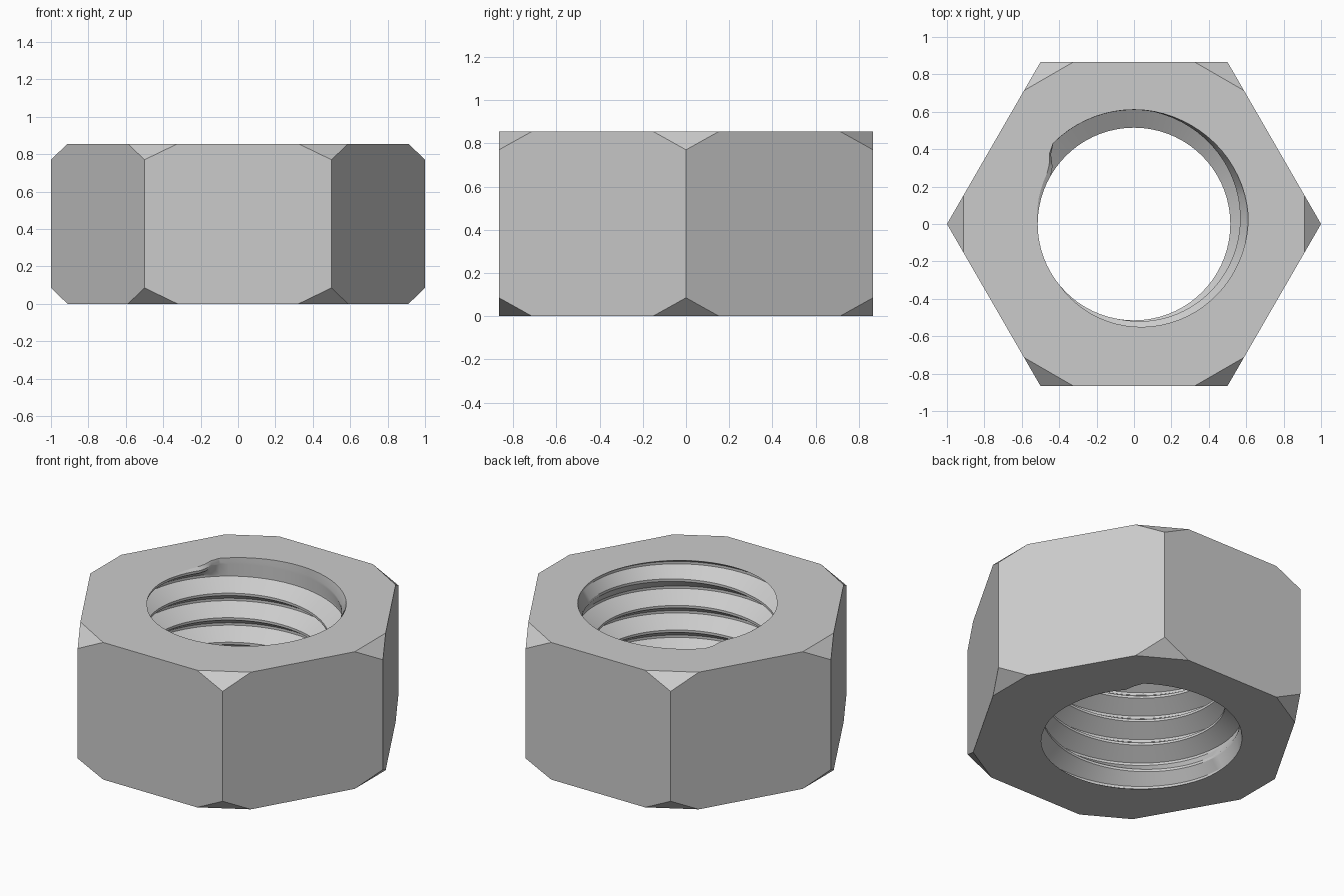
import bpy, bmesh, math
from mathutils import Vector

if "Cube" in bpy.data.objects:
    bpy.data.objects.remove(bpy.data.objects["Cube"])

H = 0.855                      # nut height
PITCH = 0.153                  # thread pitch
R_CREST, R_ROOT = 0.515, 0.612
N = 72                         # thread steps per turn

steel = bpy.data.materials.new("steel grey")
steel.diffuse_color = (0.6, 0.6, 0.6, 1)
steel.use_nodes = True
steel.node_tree.nodes["Principled BSDF"].inputs["Base Color"].default_value = steel.diffuse_color

bm = bmesh.new()


def cut(geom, co, no, fill=False):
    """Cut away everything on the normal side of a plane."""
    res = bmesh.ops.bisect_plane(bm, geom=geom, dist=1e-6, plane_co=co,
                                 plane_no=no, clear_outer=True)
    if fill:
        edges = [e for e in res["geom_cut"] if isinstance(e, bmesh.types.BMEdge)]
        bmesh.ops.holes_fill(bm, edges=edges, sides=0)


def everything():
    return bm.verts[:] + bm.edges[:] + bm.faces[:]


# Hexagonal body
ring = [bm.verts.new((math.cos(i * math.pi / 3), math.sin(i * math.pi / 3), 0))
        for i in range(6)]
base = bm.faces.new(ring)
ext = bmesh.ops.extrude_face_region(bm, geom=[base])
bmesh.ops.translate(bm, vec=(0, 0, H),
                    verts=[v for v in ext["geom"] if isinstance(v, bmesh.types.BMVert)])

# Flat chamfers on all twelve corners
for i in range(6):
    a = i * math.pi / 3
    out = Vector((math.cos(a), math.sin(a), 0))
    for z, s in ((0.085, -1), (H - 0.085, 1)):
        cut(everything(), out + Vector((0, 0, z)),
            out * 0.085 + Vector((0, 0, s * 0.088)), fill=True)

# Open the two ends so the hole can be joined in
bm.normal_update()
ends = [f for f in bm.faces if abs(f.normal.z) > 0.99]
bmesh.ops.delete(bm, geom=ends, context='FACES_ONLY')

# Internal thread: helical strip, crest fading out near both ends
T0 = -10.0
T1 = T0 + 360 * H / PITCH


def fade(s):
    """Lead-in of the thread crest, s = degrees from the end of the crest."""
    if s <= 55 or s >= 300:
        return 0.0
    if s < 65:
        return (s - 55) / 10
    return min(1.0, (300 - s) / 180)


rows = ((-0.05, True), (0.05, True), (0.45, False), (0.55, False))
step = 360 / N
k0 = int((T0 - 560) / step)
k1 = int((T1 + 560) / step)
grid = {}
for k in range(k0, k1 + 1):
    t = k * step
    f = max(fade(T1 - t), fade(t - T0))
    for j, (off, crest) in enumerate(rows):
        r = R_CREST + (R_ROOT - 0.002 - R_CREST) * f if crest else R_ROOT
        a = math.radians(t)
        z = PITCH * ((t - T0) / 360 + off)
        grid[k, j] = bm.verts.new((r * math.cos(a), r * math.sin(a), z))
    for j in range(4):
        grid.setdefault((k, 4), None)
thread_faces = []
for k in range(k0, k1 - N):
    for j in range(4):
        def v(kk, jj):
            return grid[kk, jj] if jj < 4 else grid[kk + N, 0]
        thread_faces.append(bm.faces.new(
            (v(k, j), v(k, j + 1), v(k + 1, j + 1), v(k + 1, j))))
bmesh.ops.delete(bm, geom=[w for w in bm.verts if not w.link_faces], context='VERTS')

# Trim the thread flush with both ends
for z, s in ((0, -1), (H, 1)):
    cut(everything(), (0, 0, z), (0, 0, s))
bmesh.ops.remove_doubles(bm, verts=bm.verts[:], dist=1e-5)

# End faces between hexagon and hole
for z, s in ((0, -1), (H, 1)):
    loop = [e for e in bm.edges if len(e.link_faces) < 2
            and all(abs(w.co.z - z) < 1e-4 for w in e.verts)]
    bmesh.ops.triangle_fill(bm, edges=loop, use_beauty=True, normal=(0, 0, s))
bmesh.ops.recalc_face_normals(bm, faces=bm.faces[:])

mesh = bpy.data.meshes.new("hex_nut")
bm.to_mesh(mesh)
bm.free()
mesh.materials.append(steel)
nut = bpy.data.objects.new("hex_nut", mesh)
bpy.context.collection.objects.link(nut)
bpy.context.view_layer.objects.active = nut
nut.select_set(True)
bpy.ops.object.shade_smooth_by_angle(angle=math.radians(30))
